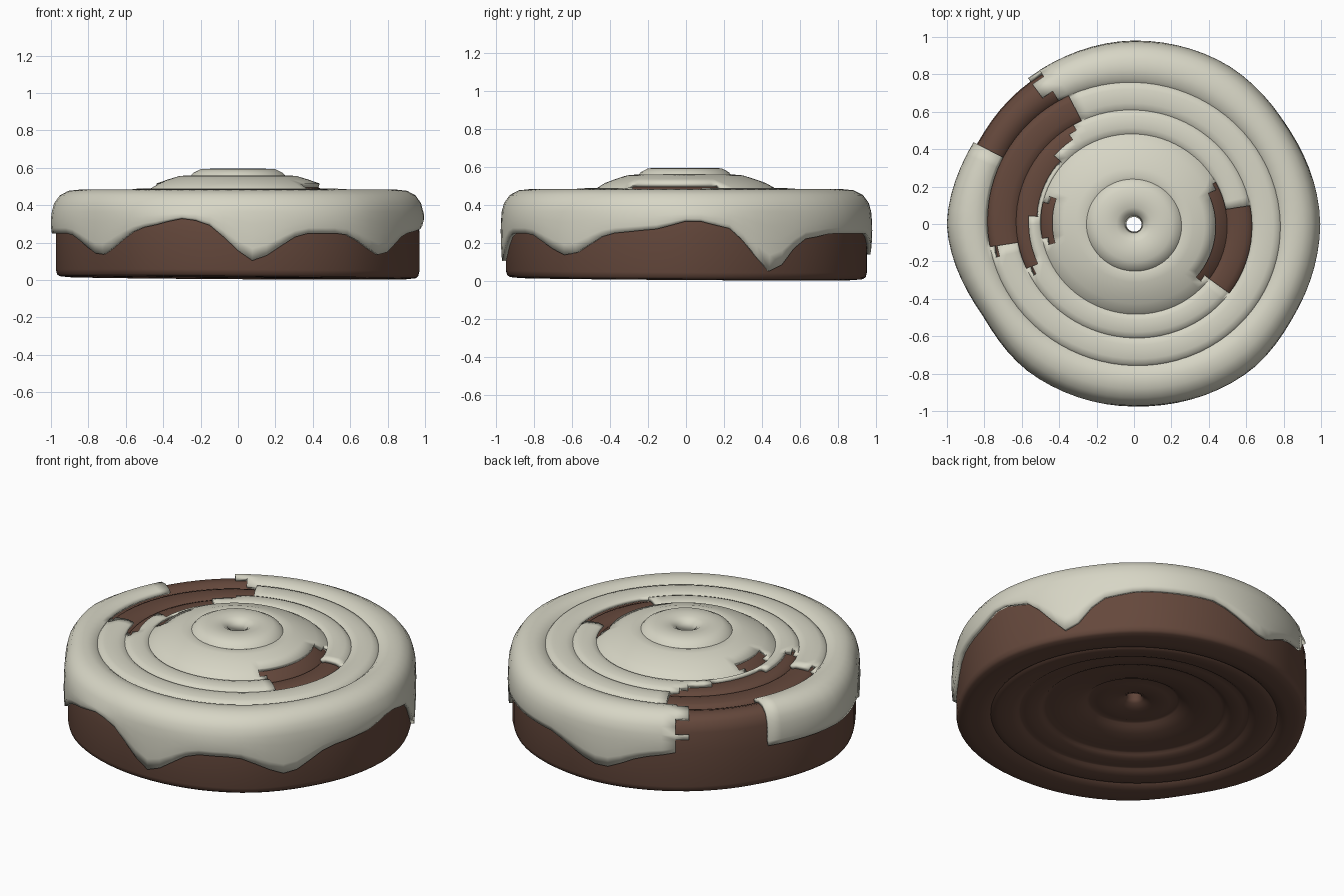
import bpy, math, random

if "Cube" in bpy.data.objects:
    bpy.data.objects.remove(bpy.data.objects["Cube"])
random.seed(4)
N = 80  # segments around

def interp(table, a):
    # smooth periodic interpolation over (angle, value) pairs
    a %= 360
    t = [(table[-1][0] - 360, table[-1][1])] + table + [(table[0][0] + 360, table[0][1])]
    for (a0, v0), (a1, v1) in zip(t, t[1:]):
        if a0 <= a <= a1:
            k = (a - a0) / (a1 - a0)
            k = 0.5 * k + 0.5 * k * k * (3 - 2 * k)
            return v0 + (v1 - v0) * k

# outer radius of the roll and lower edge of the icing, by angle
OUTLINE = [(0, .995), (34, .97), (60, .985), (90, .98), (120, .965), (150, .96), (180, 1.0),
           (212, .945), (235, .97), (270, .975), (310, 1.0), (330, .985)]
DRIP = [(2, .32), (13, .28), (28, .05), (40, .22), (52, .25), (76, .25), (97, .13), (112, .23),
        (125, .27), (155, .25), (200, .25), (219, .13), (238, .28), (253, .33), (259, .31),
        (275, .10), (291, .25), (304, .25), (321, .13), (336, .25), (350, .27)]

# coils: inner radius, outer radius, height inside, height outside, bulge
TOP = [(.04, .25, .555, .555, .04), (.25, .49, .555, .475, .022),
       (.49, .62, .475, .468, .016), (.62, .77, .466, .462, .016)]
BOTTOM = [(.04, .25, .15, .14, .03), (.25, .49, .12, .08, .022),
          (.49, .62, .07, .055, .016), (.62, .77, .045, .03, .016)]

def coil_rows(coils, side, shift=0.0):
    rows = []
    for a, b, z0, z1, h in coils:
        for k in (0, .07, .25, .5, .75, .93):
            t = 2 * k - 1
            rows.append((a + (b - a) * k, z0 + (z1 - z0) * k + shift + side * h * (1 - t ** 4)))
    return rows

def ring_radius(r, a):
    # coils are a little uneven; the outer coil follows the outline
    R = interp(OUTLINE, a)
    t = math.radians(a)
    if r <= .77:
        return r * (1 + .02 * math.cos(2 * t + .6) - .05 * math.sin(t) * max(0, 1 - r / .5))
    w = (r - .77) / .23
    return r * ((1 - w) * (1 + .02 * math.cos(2 * t + .6)) + w * R)

def make_mesh(name, rows, color, closed, keep=None):
    verts, faces = [], []
    for row in rows:
        for i in range(N):
            a = 360 * i / N
            r, z = row(a) if callable(row) else row
            rr = ring_radius(r, a)
            t = math.radians(a)
            if z < .1 and r > .7:
                z -= .008 * math.cos(t - .8)
            verts.append((rr * math.cos(t), rr * math.sin(t), z))
    M = len(rows)
    for j in range(M if closed else M - 1):
        for i in range(N):
            i2, j2 = (i + 1) % N, (j + 1) % M
            ra = [rows[q](0) if callable(rows[q]) else rows[q] for q in (j, j2)]
            if keep and not keep((ra[0][0] + ra[1][0]) / 2, 360 * (i + .5) / N):
                continue
            faces.append((j * N + i, j2 * N + i, j2 * N + i2, j * N + i2))
    me = bpy.data.meshes.new(name)
    me.from_pydata(verts, [], faces)
    ob = bpy.data.objects.new(name, me)
    bpy.context.collection.objects.link(ob)
    mat = bpy.data.materials.new(name + "_colour")
    mat.diffuse_color = color
    mat.use_nodes = True
    mat.node_tree.nodes["Principled BSDF"].inputs["Base Color"].default_value = mat.diffuse_color
    me.materials.append(mat)
    bpy.context.view_layer.objects.active = ob
    ob.select_set(True)
    bpy.ops.object.shade_smooth_by_angle(angle=math.radians(50))
    ob.select_set(False)
    return ob

# rolled bun: coiled top, straight wall, recessed coiled underside
side = [(.77, .425), (.79, .442), (.84, .455), (.90, .45), (.945, .425), (.966, .37), (.972, .25),
        (.972, .05), (.965, .025), (.95, .015), (.90, .01), (.84, .01), (.79, .016), (.77, .03)]
bun = make_mesh("bun", coil_rows(TOP, 1, -.025) + side + coil_rows(BOTTOM, -1)[::-1],
                (.13, .065, .045, 1), True)

# bare patches: inner radius, outer radius, first and last angle
BARE = [(.77, 2, 122, 153), (.62, .77, 118, 191), (.55, .62, 122, 204), (.505, .55, 138, 175),
        (.45, .49, 165, 193), (.44, .49, -38, 27), (.49, .62, -36, 9)]

def iced(r, a):
    j = random.uniform(-3, 3)
    for r0, r1, a0, a1 in BARE:
        if r0 <= r <= r1 and (a0 <= a + j <= a1 or a0 <= a + j - 360 <= a1):
            return False
    return True

# icing: follows the coils, then runs down the wall to a wavy edge
def wall(k):
    return lambda a: (.995 + .006 * math.sin(math.pi * k), .365 + (interp(DRIP, a) - .365) * k)

lip = [(.77, .457), (.79, .472), (.84, .483), (.90, .477), (.95, .452), (.982, .41), (.995, .365)]
icing = make_mesh("icing", [(.04, .53)] + coil_rows(TOP, 1)[1:] + lip + [wall(k) for k in (.25, .5, .75, 1)],
                  (.68, .67, .56, 1), False, iced)
sol = icing.modifiers.new("thickness", 'SOLIDIFY')
sol.thickness = .024
sol.offset = -1
# faces wind downward along the profile, so make the outside face up before thickening
if icing.data.polygons[0].normal.z < 0 or icing.data.polygons[N * 3].normal.z < 0:
    icing.data.flip_normals()
